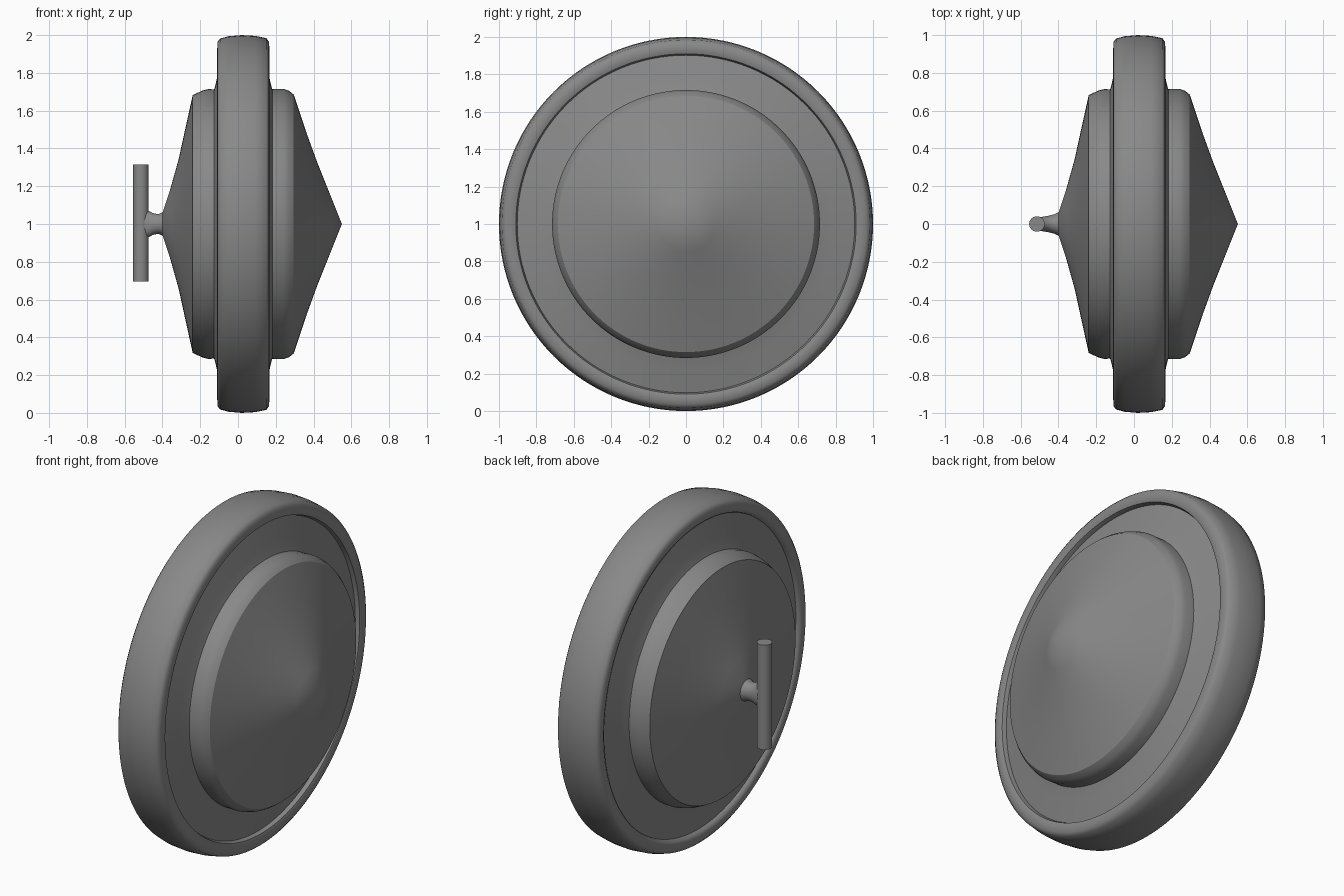
import bpy, bmesh, math
from mathutils import Matrix, Vector

cube = bpy.data.objects.get("Cube")
if cube:
    bpy.data.objects.remove(cube)

grey = bpy.data.materials.new("shield_grey")
grey.use_nodes = True
colour = (0.25, 0.25, 0.25, 1)
grey.diffuse_color = colour
grey.node_tree.nodes["Principled BSDF"].inputs["Base Color"].default_value = colour


def finish(name, bm, angle=30):
    bmesh.ops.remove_doubles(bm, verts=bm.verts, dist=1e-5)
    bmesh.ops.recalc_face_normals(bm, faces=bm.faces)
    mesh = bpy.data.meshes.new(name)
    bm.to_mesh(mesh)
    bm.free()
    obj = bpy.data.objects.new(name, mesh)
    bpy.context.collection.objects.link(obj)
    mesh.materials.append(grey)
    bpy.ops.object.select_all(action="DESELECT")
    obj.select_set(True)
    bpy.context.view_layer.objects.active = obj
    bpy.ops.object.shade_smooth_by_angle(angle=math.radians(angle))
    return obj


def lathe(name, profile, closed=False, steps=128, angle=30):
    """Spin (x, radius) points about the shield's horizontal axis."""
    bm = bmesh.new()
    verts = [bm.verts.new((x, 0, 1 + r)) for x, r in profile]
    pairs = list(zip(verts, verts[1:]))
    if closed:
        pairs.append((verts[-1], verts[0]))
    edges = [bm.edges.new(p) for p in pairs]
    bmesh.ops.spin(bm, geom=verts + edges, cent=(0, 0, 1), axis=(1, 0, 0),
                   angle=math.tau, steps=steps, use_duplicate=False)
    return finish(name, bm, angle)


# Rounded outer rim
lathe("rim", [(-.11, .93), (-.108, .965), (-.095, .982), (-.05, .994), (.02, 1),
              (.09, .996), (.15, .984), (.163, .965), (.167, .93), (.16, .91),
              (.13, .9), (-.07, .9), (-.1, .91)], closed=True, angle=50)

# Slightly sloping plate that fills the rim
lathe("plate", [(-.135, .69), (-.122, .725), (-.11, .78), (-.085, .91),
                (.135, .91), (.165, .78), (.178, .725), (.19, .69)], closed=True)

# Pointed boss on the outer side
lathe("outer_boss", [(.16, .715), (.24, .716), (.27, .705), (.295, .685),
                     (.36, .49), (.42, .325), (.49, .15), (.55, 0)])

# Concave boss on the grip side
lathe("inner_boss", [(-.1, .712), (-.16, .714), (-.19, .706), (-.24, .682),
                     (-.28, .5), (-.315, .34), (-.36, .18), (-.40, .06), (-.405, 0)])

# Flared stem joining the boss to the grip, taller towards the grip
stem = lathe("grip_stem", [(-.36, .12), (-.395, .065), (-.42, .052), (-.45, .05),
                           (-.475, .054), (-.5, .06)], steps=32)
for v in stem.data.vertices:
    t = max(0, (-.43 - v.co.x) / .07)
    v.co.z = 1 + (v.co.z - 1) * (1 + .5 * t)
    v.co.y *= 1 - .4 * t

# Upright grip bar
bm = bmesh.new()
bmesh.ops.create_cone(bm, cap_ends=True, segments=32, radius1=.041, radius2=.041,
                      depth=.62, matrix=Matrix.Translation(Vector((-.514, 0, 1.005))))
finish("grip_bar", bm)
